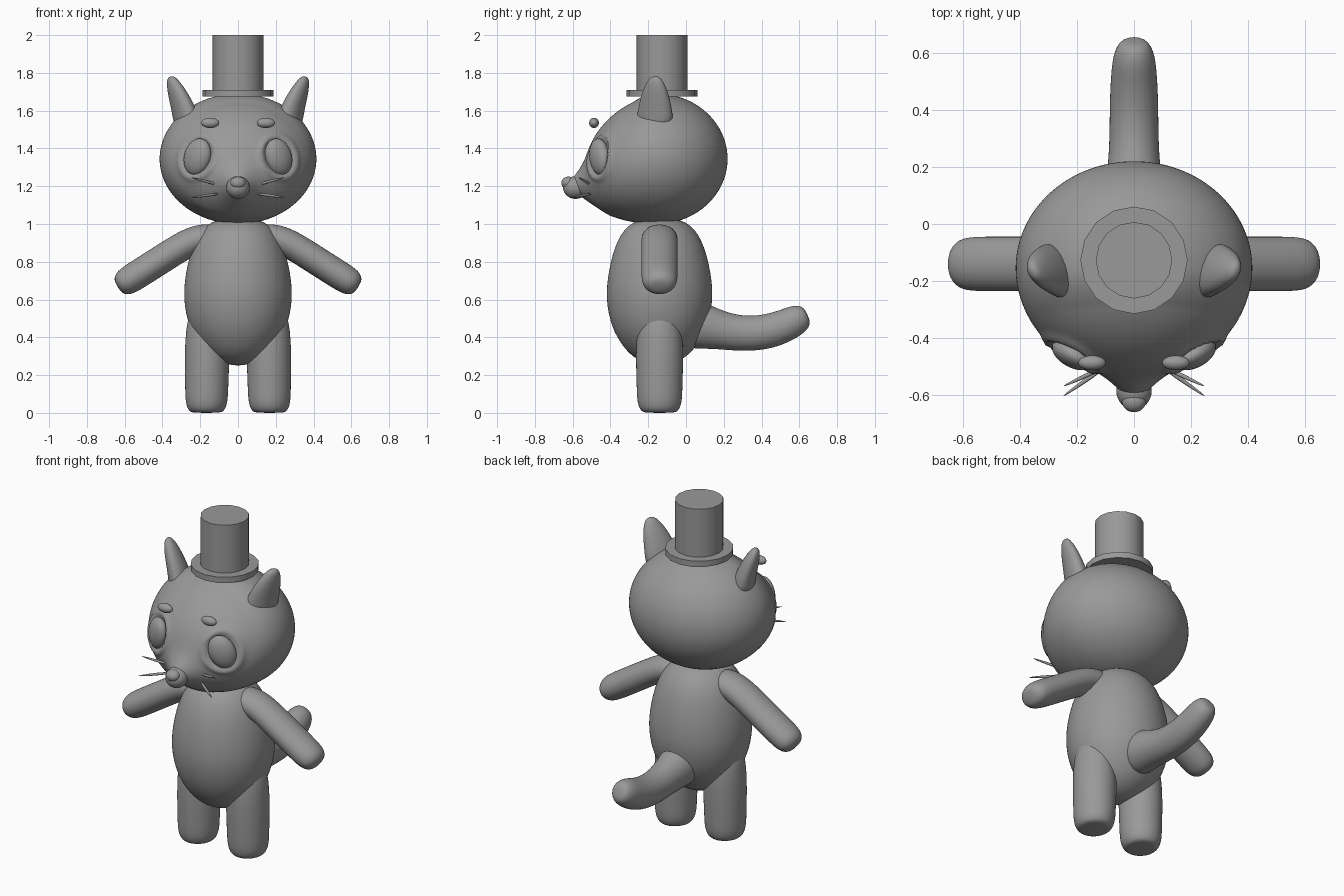
import bpy, bmesh, math
from mathutils import Vector, Matrix, Euler

if "Cube" in bpy.data.objects:
    bpy.data.objects.remove(bpy.data.objects["Cube"], do_unlink=True)

# One plain clay colour
GREY = (0.32, 0.32, 0.32, 1)
clay = bpy.data.materials.new("grey_clay")
clay.use_nodes = True
clay.diffuse_color = GREY
clay.node_tree.nodes["Principled BSDF"].inputs["Base Color"].default_value = GREY

MID_Y = -0.14


def finish(name, bm, subdiv=0, angle=180):
    """Turn a bmesh into a shaded, coloured object."""
    bmesh.ops.recalc_face_normals(bm, faces=bm.faces)
    mesh = bpy.data.meshes.new(name)
    bm.to_mesh(mesh)
    bm.free()
    mesh.materials.append(clay)
    obj = bpy.data.objects.new(name, mesh)
    bpy.context.collection.objects.link(obj)
    if subdiv:
        mod = obj.modifiers.new("smooth", "SUBSURF")
        mod.levels = mod.render_levels = subdiv
    bpy.ops.object.select_all(action="DESELECT")
    obj.select_set(True)
    bpy.context.view_layer.objects.active = obj
    bpy.ops.object.shade_smooth_by_angle(angle=math.radians(angle))
    return obj


def tube(name, rows, side, sides=16):
    """Loft ellipses along a path; rows are (point, radius along side, other radius)."""
    bm = bmesh.new()
    side = Vector(side).normalized()
    pts = [Vector(r[0]) for r in rows]
    rings = []
    for i, (p, ra, rb) in enumerate(rows):
        tangent = pts[min(i + 1, len(pts) - 1)] - pts[max(i - 1, 0)]
        other = tangent.cross(side).normalized()
        ring = []
        for k in range(sides):
            a = math.tau * k / sides
            ring.append(bm.verts.new(pts[i] + side * ra * math.cos(a) + other * rb * math.sin(a)))
        rings.append(ring)
    for low, high in zip(rings, rings[1:]):
        for k in range(sides):
            n = (k + 1) % sides
            bm.faces.new((low[k], low[n], high[n], high[k]))
    bm.faces.new(rings[0])
    bm.faces.new(rings[-1])
    return finish(name, bm, subdiv=2)


def ball(name, centre, radii, turn=(0, 0, 0), segments=32):
    bm = bmesh.new()
    m = Matrix.Translation(centre) @ Euler(turn).to_matrix().to_4x4() @ Matrix.Diagonal((*radii, 1))
    bmesh.ops.create_uvsphere(bm, u_segments=segments, v_segments=segments // 2, radius=1, matrix=m)
    return finish(name, bm)


def disc(name, radius, low, high):
    bm = bmesh.new()
    m = Matrix.Translation((0, -0.127, (low + high) / 2))
    bmesh.ops.create_cone(bm, cap_ends=True, segments=16, radius1=radius, radius2=radius,
                          depth=high - low, matrix=m)
    return finish(name, bm, angle=30)


# Head: ellipsoid with fuller chin, muzzle and eye sockets
EYE_X, EYE_Z, TILT = 0.215, 1.355, 0.35
bm = bmesh.new()
spin = Matrix.Rotation(math.pi / 2, 4, "X")
bmesh.ops.create_uvsphere(bm, u_segments=96, v_segments=72, radius=1, matrix=spin)
for v in bm.verts:
    normal = v.co.copy()
    front = max(0, -normal.y)
    v.co = Vector((normal.x * 0.415, normal.y * 0.375 - 0.155, normal.z * 0.345 + 1.345))
    if not front:
        continue
    u, w = abs(v.co.x) - EYE_X, v.co.z - EYE_Z
    across = u * math.cos(TILT) + w * math.sin(TILT)
    along = w * math.cos(TILT) - u * math.sin(TILT)
    d = math.hypot(across / 0.088, along / 0.112)
    muzzle = math.exp(-(v.co.x ** 2 + (v.co.z - 1.2) ** 2) / 0.09 ** 2)
    v.co.y += 0.2 * (v.co.z - 1.345) * min(1, front * 2) - 0.08 * muzzle
    rim = 0.012 * math.exp(-((d - 1) / 0.16) ** 2)
    v.co += normal * (rim - 0.02 * max(0, 1 - d ** 4) * (d < 1))
finish("head", bm)

# Muzzle tip and nose
ball("muzzle", (0, -0.585, 1.193), (0.062, 0.066, 0.06))
ball("nose", (0, -0.622, 1.217), (0.042, 0.038, 0.034))

# Torso
torso = [(0.25, 0.05), (0.29, 0.14), (0.35, 0.2), (0.45, 0.262), (0.6, 0.295),
         (0.75, 0.28), (0.9, 0.24), (0.99, 0.18), (1.03, 0.1)]
tube("torso", [((0, MID_Y, z), r, r * 0.98) for z, r in torso], (1, 0, 0), 24)

# Tail
tail = [(0.0, 0.47, 0.13), (0.09, 0.46, 0.125), (0.18, 0.438, 0.103), (0.3, 0.418, 0.095),
        (0.42, 0.426, 0.095), (0.52, 0.458, 0.09), (0.59, 0.495, 0.082),
        (0.632, 0.515, 0.06), (0.643, 0.52, 0.03)]
tube("tail", [((0, y, z), r * 0.92, r) for y, z, r in tail], (1, 0, 0))

leg = [(0, 0.07), (0.008, 0.095), (0.05, 0.115), (0.15, 0.117), (0.3, 0.122),
       (0.48, 0.115), (0.56, 0.08)]
arm = [(0.08, 0.925, 0.8), (0.17, 0.93, 1), (0.25, 0.908, 1), (0.34, 0.855, 1), (0.48, 0.765, 1),
       (0.58, 0.702, 1), (0.615, 0.68, 0.85), (0.638, 0.666, 0.5)]
ear = [(0.26, 1.5, 0.112, 0.07), (0.285, 1.6, 0.1, 0.058), (0.32, 1.69, 0.078, 0.046),
       (0.345, 1.75, 0.05, 0.032), (0.357, 1.782, 0.022, 0.015)]

for label, s in (("left", 1), ("right", -1)):
    # Limbs
    tube(label + "_leg", [((s * (0.167 - 0.01 * z), MID_Y, z), r, r * 1.06) for z, r in leg], (1, 0, 0))
    tube(label + "_arm", [((s * x, MID_Y, z), 0.098 * k, 0.078 * k) for x, z, k in arm], (0, 1, 0))

    # Ears, bent outward
    tube(label + "_ear", [((s * x, -0.165, z), a, b) for x, z, a, b in ear], (s * 0.4, 0.9, 0))

    # Eyes and floating brows
    ball(label + "_eye", (s * EYE_X, -0.458, EYE_Z), (0.076, 0.045, 0.1), (0, s * -TILT, s * 0.5))
    ball(label + "_brow", (s * 0.147, -0.487, 1.535), (0.048, 0.026, 0.027))

    # Whiskers
    for place, z0, z1, y1 in (("upper", 1.207, 1.247, -0.57), ("lower", 1.16, 1.14, -0.605)):
        a, b = Vector((s * 0.1, -0.5, z0)), Vector((s * 0.25, y1, z1))
        steps = ((0, 0.005), (0.3, 0.009), (0.7, 0.007), (1, 0.002))
        tube(f"{label}_{place}_whisker", [(a.lerp(b, t), r, r) for t, r in steps], (0, 0, 1), 8)

# Top hat
disc("hat_brim", 0.188, 1.675, 1.71)
disc("hat_crown", 0.134, 1.69, 2.0)
